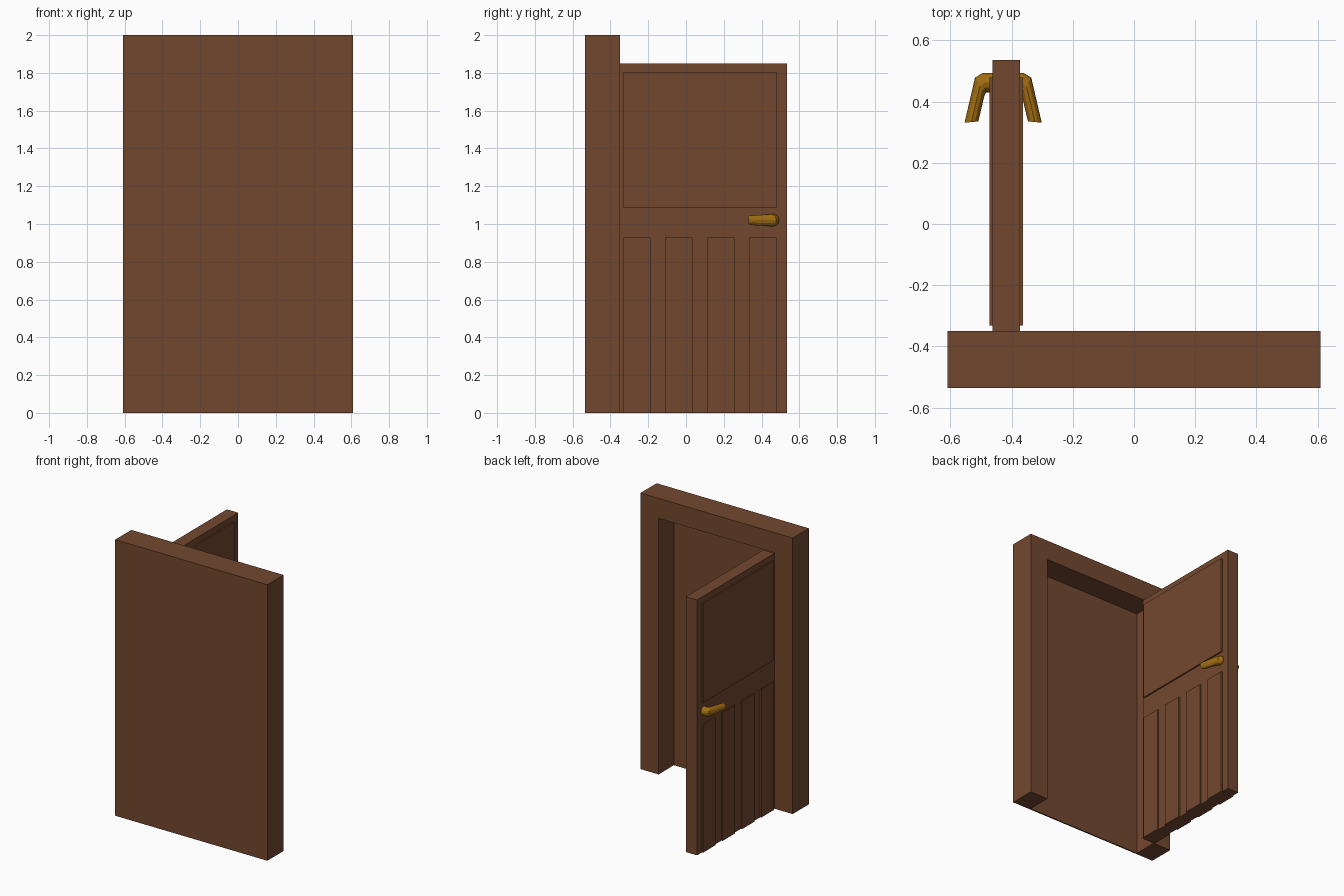
import bpy, bmesh, math
from mathutils import Vector

cube = bpy.data.objects.get("Cube")
if cube:
    bpy.data.objects.remove(cube, do_unlink=True)


def material(name, colour):
    mat = bpy.data.materials.new(name)
    mat.use_nodes = True
    mat.diffuse_color = (*colour, 1)
    mat.node_tree.nodes["Principled BSDF"].inputs["Base Color"].default_value = (*colour, 1)
    return mat


WOOD = material("brown wood", (0.171, 0.064, 0.028))
BRASS = material("dark brass", (0.36, 0.155, 0.006))


def finish(bm, name, mat):
    bmesh.ops.recalc_face_normals(bm, faces=bm.faces)
    mesh = bpy.data.meshes.new(name)
    bm.to_mesh(mesh)
    bm.free()
    mesh.materials.append(mat)
    obj = bpy.data.objects.new(name, mesh)
    bpy.context.collection.objects.link(obj)
    return obj


def box(name, x, y, z, mat=WOOD):
    bm = bmesh.new()
    bmesh.ops.create_cube(bm, size=1)
    for v in bm.verts:
        v.co = Vector([r[0] + (c + 0.5) * (r[1] - r[0]) for c, r in zip(v.co, (x, y, z))])
    return finish(bm, name, mat)


# Door frame: an arch-shaped profile extruded through its depth
HALF, OPEN, HEAD = 0.61, 0.465, 1.855
FRONT, BACK = -0.535, -0.35
bm = bmesh.new()
outline = [(-HALF, 0), (-HALF, 2), (HALF, 2), (HALF, 0),
           (OPEN, 0), (OPEN, HEAD), (-OPEN, HEAD), (-OPEN, 0)]
face = bm.faces.new([bm.verts.new((x, FRONT, z)) for x, z in outline])
extruded = bmesh.ops.extrude_face_region(bm, geom=[face])["geom"]
bmesh.ops.translate(bm, vec=(0, BACK - FRONT, 0),
                    verts=[g for g in extruded if isinstance(g, bmesh.types.BMVert)])
finish(bm, "door_frame", WOOD)

# Thin sheet closing the front of the opening
box("front_sheet", (-OPEN, OPEN), (FRONT, FRONT + 0.01), (0, HEAD))

# Open door with raised panels on both faces
box("door_slab", (-0.463, -0.373), (BACK, 0.535), (0, 1.85))
PANEL_X = (-0.472, -0.363)
box("upper_panel", PANEL_X, (-0.332, 0.478), (1.085, 1.805))
for i in range(4):
    start = -0.332 + i * 0.222
    box(f"lower_panel_{i + 1}", PANEL_X, (start, start + 0.144), (0, 0.928))

# Lever handles: rings swept from the door, round a bend and along the grip
# each ring: inner offset, inner y, outer offset, outer y, half height
RINGS = [(0.03, 0.43, 0.03, 0.493, 0.032),
         (0.056, 0.43, 0.068, 0.493, 0.032),
         (0.061, 0.42, 0.092, 0.478, 0.032),
         (0.081, 0.335, 0.126, 0.331, 0.025)]
SIDES = 12
for name, side in (("left_handle", 1), ("right_handle", -1)):
    bm = bmesh.new()
    loops = []
    for xi, yi, xo, yo, half in RINGS:
        loop = []
        for k in range(SIDES):
            a = math.tau * k / SIDES
            t = 0.5 + 0.5 * math.cos(a)
            loop.append(bm.verts.new((-0.4275 + side * (xi + t * (xo - xi)),
                                      yi + t * (yo - yi),
                                      1.02 + half * math.sin(a))))
        loops.append(loop)
    for a, b in zip(loops, loops[1:]):
        for k in range(SIDES):
            n = (k + 1) % SIDES
            bm.faces.new((a[k], a[n], b[n], b[k]))
    bm.faces.new(loops[0])
    bm.faces.new(loops[-1])
    finish(bm, name, BRASS)
